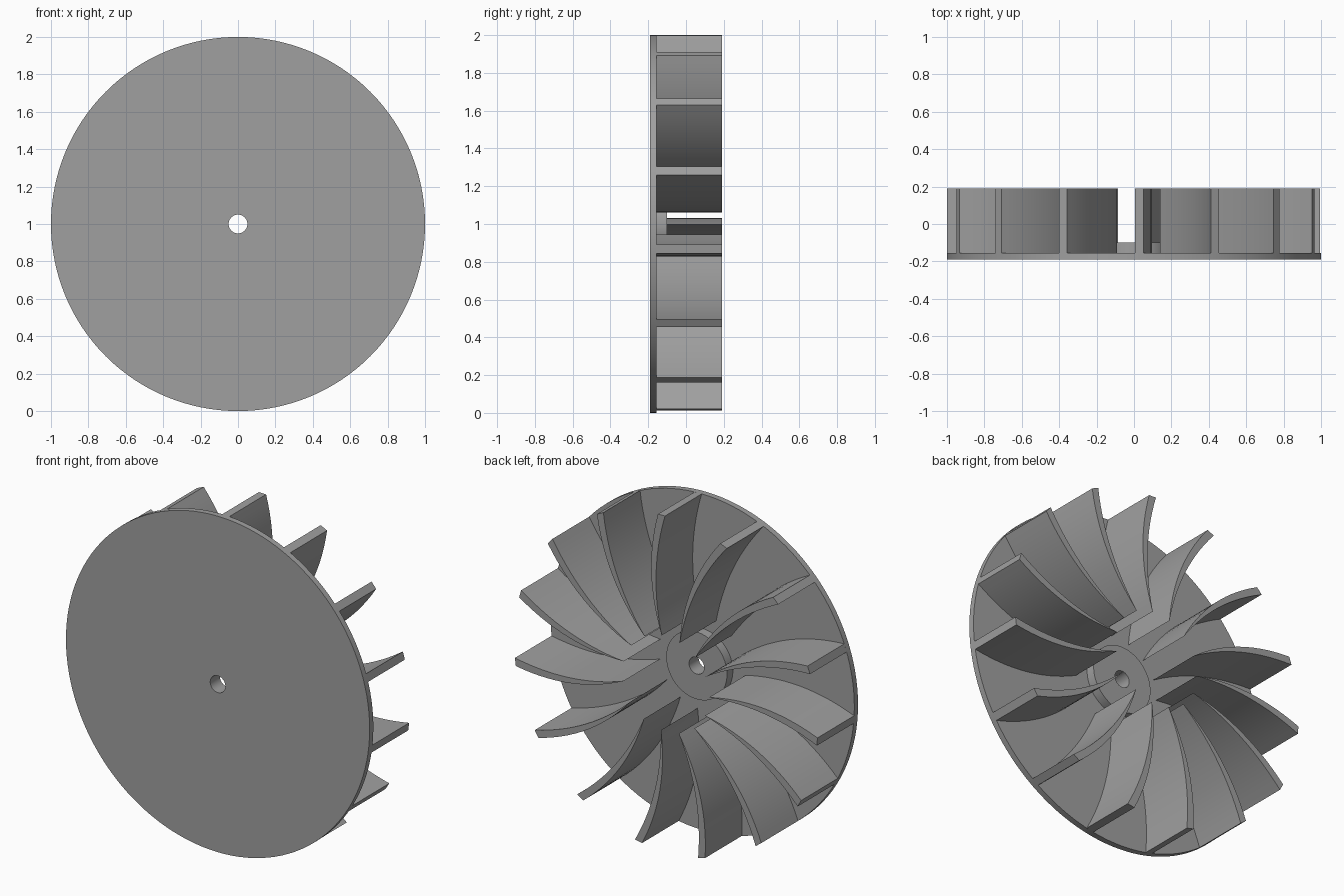
import bpy, bmesh, math
from mathutils import Matrix, Vector

if "Cube" in bpy.data.objects:
    bpy.data.objects.remove(bpy.data.objects["Cube"])

grey = bpy.data.materials.new("mid grey")
grey.diffuse_color = (0.35, 0.35, 0.35, 1)
grey.use_nodes = True
grey.node_tree.nodes["Principled BSDF"].inputs["Base Color"].default_value = grey.diffuse_color

BLADES = 15
FIRST_ANGLE = math.radians(-1.8)   # blade profile is drawn near 88.2 degrees
CENTRE = Vector((0, 0, 1))


def finish(name, bm):
    bmesh.ops.recalc_face_normals(bm, faces=bm.faces)
    mesh = bpy.data.meshes.new(name)
    bm.to_mesh(mesh)
    bm.free()
    mesh.materials.append(grey)
    obj = bpy.data.objects.new(name, mesh)
    bpy.context.collection.objects.link(obj)
    bpy.ops.object.select_all(action='DESELECT')
    obj.select_set(True)
    bpy.context.view_layer.objects.active = obj
    bpy.ops.object.shade_smooth_by_angle(angle=math.radians(30))
    return obj


# Back plate with raised hub and shaft hole, turned around the y axis
def lathe(name, profile, sides):
    bm = bmesh.new()
    rings = []
    for r, y in profile:
        rings.append([bm.verts.new((r * math.cos(a), y, 1 + r * math.sin(a)))
                      for a in (2 * math.pi * i / sides for i in range(sides))])
    for k, ring in enumerate(rings):
        nxt = rings[(k + 1) % len(rings)]
        for i in range(sides):
            j = (i + 1) % sides
            bm.faces.new((ring[i], ring[j], nxt[j], nxt[i]))
    return finish(name, bm)


lathe("plate_and_hub", [(0.05, -0.19), (1.0, -0.19), (1.0, -0.155),
                        (0.2, -0.155), (0.2, -0.1), (0.05, -0.1)], 128)


# Curved blade: two bowed edges meeting in a point near the hub
def bowed_edge(start, end, bow, steps=14):
    a, b = Vector(start), Vector(end)
    side = Vector((b.y - a.y, a.x - b.x)).normalized()
    return [a.lerp(b, t) + side * bow * 4 * t * (1 - t)
            for t in (i / steps for i in range(steps + 1))]


inner = (0.027, 0.283)
outer_side = bowed_edge(inner, (0.052, 0.9986), 0.056)
inner_side = bowed_edge(inner, (0.005, 0.9999), 0.048)


def blade(name, angle):
    bm = bmesh.new()
    turn = Matrix.Rotation(angle, 3, 'Y')

    def row(points, y):
        return [bm.verts.new(turn @ Vector((p.x, y, p.y)) + CENTRE) for p in points]

    bottom, top = -0.155, 0.19
    lo_a, hi_a = row(outer_side, bottom), row(outer_side, top)
    lo_b = [lo_a[0]] + row(inner_side[1:], bottom)
    hi_b = [hi_a[0]] + row(inner_side[1:], top)
    for i in range(len(lo_a) - 1):
        bm.faces.new((lo_a[i], lo_a[i + 1], hi_a[i + 1], hi_a[i]))
        bm.faces.new((lo_b[i], hi_b[i], hi_b[i + 1], lo_b[i + 1]))
        for a, b in ((lo_a, lo_b), (hi_a, hi_b)):
            quad = (a[i], a[i + 1], b[i + 1], b[i])
            bm.faces.new(quad[:3] if i == 0 else quad)
    bm.faces.new((lo_a[-1], lo_b[-1], hi_b[-1], hi_a[-1]))   # blade tip
    return finish(name, bm)


for n in range(BLADES):
    blade(f"blade_{n + 1}", 2 * math.pi * n / BLADES)
